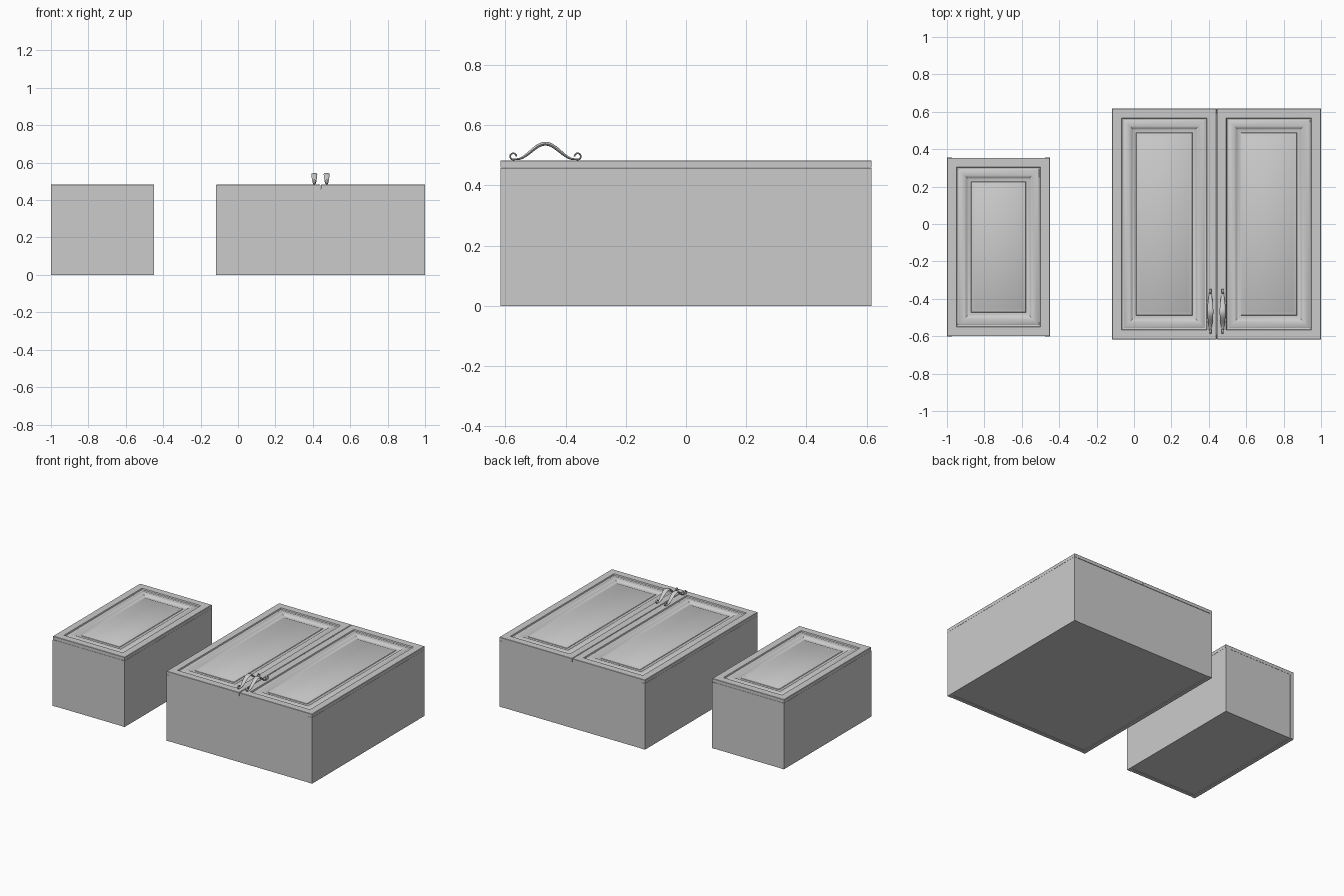
import bpy, bmesh, math
from mathutils import Vector

if "Cube" in bpy.data.objects:
    bpy.data.objects.remove(bpy.data.objects["Cube"])

DOOR_Z = 0.459
PANEL = 0.027


def finish(bm, name, smooth=False):
    bmesh.ops.recalc_face_normals(bm, faces=bm.faces)
    mesh = bpy.data.meshes.new(name)
    bm.to_mesh(mesh)
    bm.free()
    obj = bpy.data.objects.new(name, mesh)
    bpy.context.collection.objects.link(obj)
    if smooth:
        bpy.ops.object.select_all(action='DESELECT')
        obj.select_set(True)
        bpy.context.view_layer.objects.active = obj
        bpy.ops.object.shade_smooth_by_angle(angle=math.radians(35))
    return obj


def box(name, x0, x1, y0, y1, z0, z1):
    bm = bmesh.new()
    bmesh.ops.create_cube(bm, size=1)
    for v in bm.verts:
        v.co = Vector(((x0 + x1) / 2 + v.co.x * (x1 - x0),
                       (y0 + y1) / 2 + v.co.y * (y1 - y0),
                       (z0 + z1) / 2 + v.co.z * (z1 - z0)))
    return finish(bm, name)


def loft(bm, rings):
    for a, b in zip(rings, rings[1:]):
        n = len(a)
        for i in range(n):
            bm.faces.new((a[i], a[(i + 1) % n], b[(i + 1) % n], b[i]))
    bm.faces.new(rings[0][::-1])
    bm.faces.new(rings[-1])


# Moulded door: rectangular rings following an inset/height profile
DOOR_PROFILE = [(0, 0), (0, 0.022), (0.002, 0.024), (0.050, 0.024), (0.053, 0.016),
                (0.060, 0.014), (0.066, 0.017), (0.074, 0.020), (0.084, 0.021),
                (0.094, 0.020), (0.102, 0.016), (0.108, 0.011), (0.112, 0.009),
                (0.128, 0.009), (0.130, 0.012), (0.146, 0.017), (0.149, 0.019)]


def door(name, x0, x1, y0, y1):
    bm = bmesh.new()
    rings = []
    for d, h in DOOR_PROFILE:
        corners = ((x0 + d, y0 + d), (x1 - d, y0 + d), (x1 - d, y1 - d), (x0 + d, y1 - d))
        rings.append([bm.verts.new((x, y, DOOR_Z + h)) for x, y in corners])
    loft(bm, rings)
    return finish(bm, name, True)


# Hollow carcass: two sides, two ends and a slightly recessed back
def carcass(name, x0, x1, y0, y1):
    top = DOOR_Z - 0.001
    e = 0.002
    box(name + "_side_left", x0, x0 + PANEL, y0, y1, 0, top)
    box(name + "_side_right", x1 - PANEL, x1, y0, y1, 0, top)
    box(name + "_bottom_panel", x0 + PANEL, x1 - PANEL, y0 + e, y0 + PANEL, 0, top)
    box(name + "_top_panel", x0 + PANEL, x1 - PANEL, y1 - PANEL, y1 - e, 0, top)
    box(name + "_back_panel", x0 + PANEL, x1 - PANEL, y0 + PANEL, y1 - PANEL, 0.004, 0.018)


# Arched pull with a scroll at each end, swept with an oval section
def handle(name, x, yc):
    half = []
    cy, cz, r = 0.107, 0.4965, 0.0105
    for i in range(13):
        a = math.radians(160 - 270 + 0) + math.radians(290) * (1 - i / 12)
        half.append((cy + r * math.cos(a), cz + r * math.sin(a), 0.0055))
    for i in range(1, 11):
        t = i / 10
        y = 0.098 * (1 - t)
        z = 0.4865 + 0.0525 * (1 - math.cos(math.pi * t)) / 2
        half.append((y, z, 0.0055 + 0.0105 * math.sin(math.pi * t / 2)))
    path = half + [(-y, z, w) for y, z, w in half[-2::-1]]
    bm = bmesh.new()
    rings = []
    for i, (y, z, w) in enumerate(path):
        p, q = path[max(i - 1, 0)], path[min(i + 1, len(path) - 1)]
        tangent = Vector((0, q[0] - p[0], q[1] - p[1])).normalized()
        normal = Vector((1, 0, 0)).cross(tangent)
        thick = 0.0028 + 0.0035 * (w - 0.0055) / 0.0105
        ring = []
        for k in range(12):
            a = math.tau * k / 12
            co = (Vector((x, yc + y, z)) + Vector((1, 0, 0)) * w * math.cos(a)
                  + normal * thick * math.sin(a))
            ring.append(bm.verts.new(co))
        rings.append(ring)
    loft(bm, rings)
    return finish(bm, name, True)


# Small single-door cabinet
carcass("small_cabinet", -1.0, -0.449, -0.602, 0.356)
door("small_cabinet_door", -1.0, -0.449, -0.600, 0.354)

# Large double-door cabinet
carcass("large_cabinet", -0.117, 1.0, -0.617, 0.617)
door("large_cabinet_door_left", -0.117, 0.440, -0.617, 0.617)
door("large_cabinet_door_right", 0.443, 1.0, -0.617, 0.617)
handle("handle_left", 0.408, -0.467)
handle("handle_right", 0.474, -0.467)
